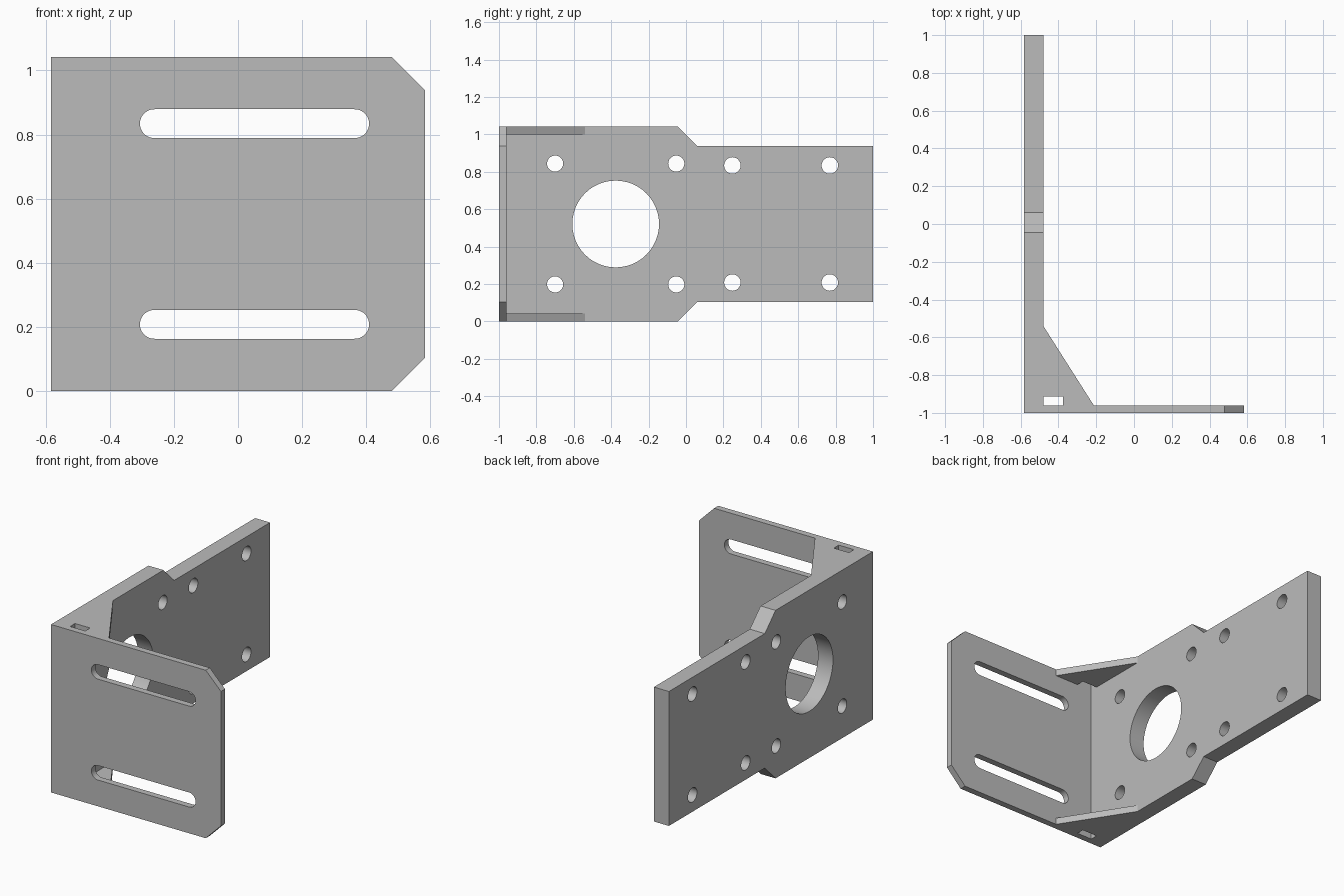
import bpy, bmesh, math
from mathutils import Matrix

cube = bpy.data.objects.get("Cube")
if cube:
    bpy.data.objects.remove(cube, do_unlink=True)

GREY = (0.5, 0.5, 0.5, 1.0)
metal = bpy.data.materials.new("grey_metal")
metal.use_nodes = True
metal.diffuse_color = GREY
metal.node_tree.nodes["Principled BSDF"].inputs["Base Color"].default_value = GREY

# Main dimensions
HEIGHT = 1.042
MID = HEIGHT / 2
LEFT, RIGHT = -0.583, 0.583
INNER_X = -0.48      # inner face of the thick plate
INNER_Y = -0.96      # inner face of the thin plate
CUT = 0.104          # corner chamfer

# Plane axes: columns are outline u, outline v and thickness direction
SIDE = Matrix(((0, 0, 1), (1, 0, 0), (0, 1, 0)))
FRONT = Matrix(((1, 0, 0), (0, 0, -1), (0, 1, 0)))
FLAT = Matrix.Identity(3)


def slot(u0, u1, v, r, n=24):
    """Rounded slot outline; a plain circle when u0 equals u1."""
    pts = []
    for centre, start in ((u1, -math.pi / 2), (u0, math.pi / 2)):
        for i in range(n + (u0 != u1)):
            a = start + math.pi * i / n
            pts.append((centre + r * math.cos(a), v + r * math.sin(a)))
    return pts


def circle(u, v, r):
    return slot(u, u, v, r)


def plate(name, outline, holes, axes, low, high):
    """Extrude a flat outline with holes between two depths along its normal."""
    curve = bpy.data.curves.new(name + "_profile", "CURVE")
    curve.dimensions = "2D"
    curve.fill_mode = "BOTH"
    curve.extrude = (high - low) / 2
    for loop in [outline] + holes:
        spline = curve.splines.new("POLY")
        spline.points.add(len(loop) - 1)
        for p, (u, v) in zip(spline.points, loop):
            p.co = (u, v, 0, 1)
        spline.use_cyclic_u = True
        spline.use_smooth = False
    source = bpy.data.objects.new(name + "_profile", curve)
    bpy.context.collection.objects.link(source)
    graph = bpy.context.evaluated_depsgraph_get()
    mesh = bpy.data.meshes.new_from_object(source.evaluated_get(graph))
    bpy.data.objects.remove(source, do_unlink=True)
    bpy.data.curves.remove(curve)

    # Weld the caps to the walls and stand the plate in its plane
    bm = bmesh.new()
    bm.from_mesh(mesh)
    bmesh.ops.remove_doubles(bm, verts=bm.verts, dist=0.0001)
    bm.transform(axes.to_4x4() @ Matrix.Translation((0, 0, (low + high) / 2)))
    bmesh.ops.recalc_face_normals(bm, faces=bm.faces)
    bm.to_mesh(mesh)
    bm.free()
    mesh.name = name
    mesh.materials.clear()
    mesh.materials.append(metal)
    obj = bpy.data.objects.new(name, mesh)
    bpy.context.collection.objects.link(obj)
    bpy.ops.object.select_all(action="DESELECT")
    obj.select_set(True)
    bpy.context.view_layer.objects.active = obj
    bpy.ops.object.shade_smooth_by_angle(angle=math.radians(30))
    return obj


# Thick side plate: tall mounting end stepping down to a narrower tail
side_outline = [(-1, 0), (-0.045, 0), (0.06, CUT), (1, CUT),
                (1, HEIGHT - CUT), (0.06, HEIGHT - CUT),
                (-0.045, HEIGHT), (-1, HEIGHT)]
side_holes = [circle(-0.376, MID, 0.232)]
for s in (-1, 1):
    side_holes += [circle(y, MID + s * 0.323, 0.043) for y in (-0.7, -0.052)]
    side_holes += [circle(y, MID + s * 0.313, 0.044) for y in (0.248, 0.769)]
plate("side_plate", side_outline, side_holes, SIDE, LEFT, INNER_X)

# Thin front plate with two slots and chamfered free corners
front_outline = [(INNER_X, 0), (RIGHT - CUT, 0), (RIGHT, CUT),
                 (RIGHT, HEIGHT - CUT), (RIGHT - CUT, HEIGHT), (INNER_X, HEIGHT)]
front_holes = [slot(-0.261, 0.364, MID + s * 0.313, 0.045) for s in (-1, 1)]
plate("front_plate", front_outline, front_holes, FRONT, -INNER_Y, 1)

# Gussets with a notch in the inner corner
gusset = [(INNER_X, -0.54), (INNER_X, -0.912), (-0.376, -0.912),
          (-0.376, INNER_Y), (-0.213, INNER_Y)]
plate("lower_gusset", gusset, [], FLAT, 0, 0.042)
plate("upper_gusset", gusset, [], FLAT, HEIGHT - 0.042, HEIGHT)
